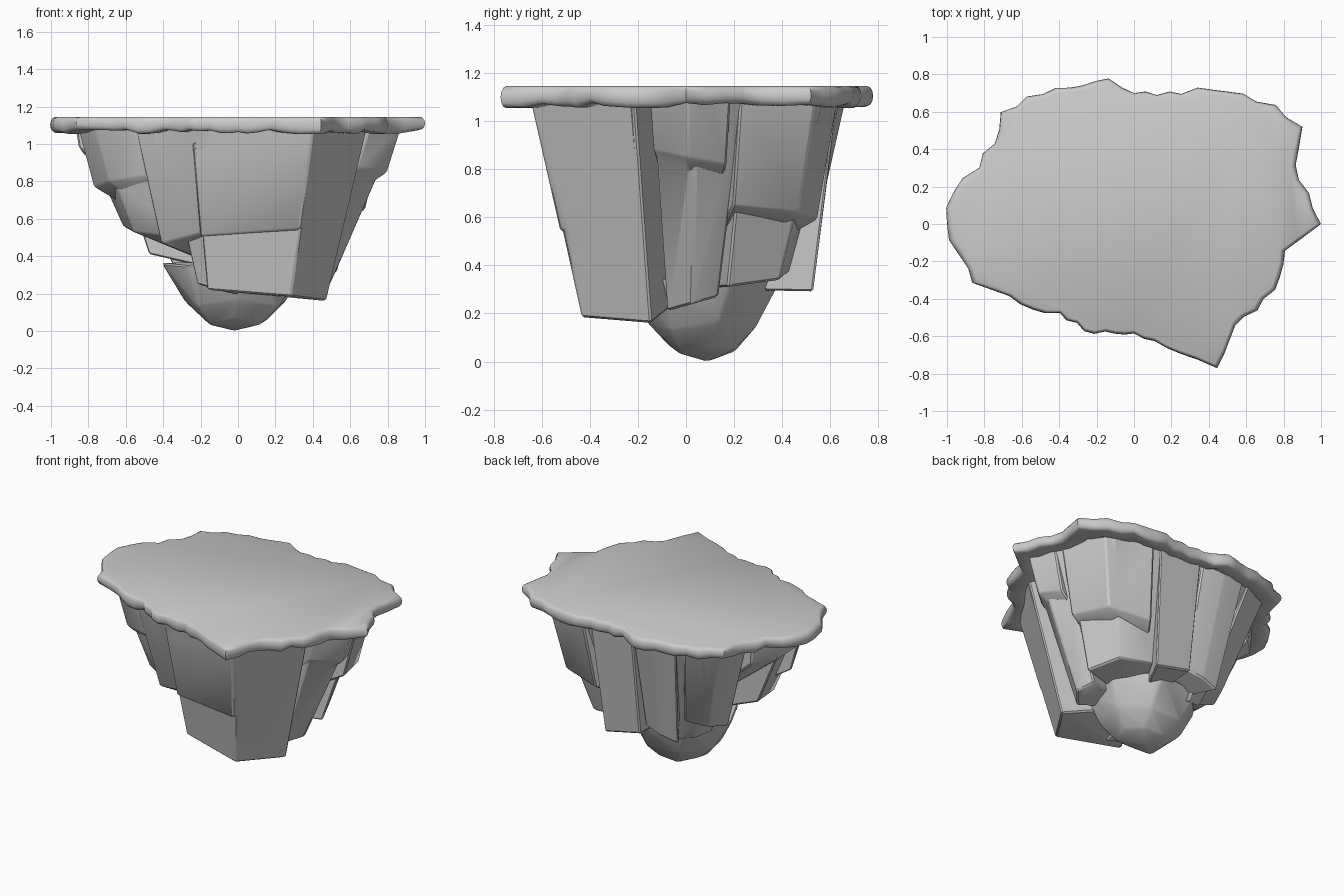
import bpy, bmesh, random
from math import sin, cos, radians, pi

if "Cube" in bpy.data.objects:
    bpy.data.objects.remove(bpy.data.objects["Cube"])

random.seed(4)
TOP = 1.1

# plan radius of the island every 10 degrees, counter-clockwise from +x
radii = (1, .95, .92, 1.04, .99, .91, .83, .74, .7, .7, .79, .79,
         .84, .89, .93, .86, .88, .98, 1, .95, .92, .77, .71, .62,
         .61, .625, .595, .585, .635, .74, .89, .8, .77, .8, .83, .82)


def rim_point(deg, scale, z):
    """Point on the outline at this angle, scaled inwards, at height z."""
    i, f = divmod(deg / 10, 1)
    i = int(i)
    r = scale * (radii[i % 36] * (1 - f) + radii[(i + 1) % 36] * f)
    return r * cos(radians(deg)), r * sin(radians(deg)), z


def make_object(name, bm):
    bmesh.ops.recalc_face_normals(bm, faces=bm.faces)
    me = bpy.data.meshes.new(name)
    bm.to_mesh(me)
    bm.free()
    ob = bpy.data.objects.new(name, me)
    bpy.context.collection.objects.link(ob)
    return ob


def hull(name, pts):
    """Faceted convex rock with chipped edges."""
    bm = bmesh.new()
    for p in pts:
        bm.verts.new(p)
    bmesh.ops.convex_hull(bm, input=bm.verts)
    bmesh.ops.delete(bm, geom=[v for v in bm.verts if not v.link_faces], context='VERTS')
    bmesh.ops.dissolve_limit(bm, angle_limit=radians(5), verts=bm.verts, edges=bm.edges)
    bmesh.ops.bevel(bm, geom=bm.edges[:], offset=0.009, segments=1,
                    affect='EDGES', clamp_overlap=True)
    return make_object(name, bm)


def column(name, start, end, ledge_z, ledge_scale, tilt):
    """Rock column under the rim, tapering to a tilted ledge and back to the core."""
    pts = [(0, 0, TOP), (0, 0.03, 0.3)]
    n = max(2, (end - start) // 20)
    for k in range(n + 1):
        deg = start + (end - start) * k / n
        pts.append(rim_point(deg, 0.88, TOP))
        pts.append(rim_point(deg, ledge_scale, ledge_z + tilt * (k / n - 0.5)))
    return hull(name, pts)


# start angle, end angle, ledge height, ledge scale
columns = {
    "front_rock": (213, 243, .5, .66),
    "front_base": (225, 270, .22, .47),
    "prow_rock": (242, 342, .54, .71),
    "prow_base": (243, 343, .19, .6),
    "left_upper": (184, 213, .8, .79),
    "left_lower": (172, 222, .53, .63),
    "left_outer": (158, 182, .95, .86),
    "back_left": (124, 156, .44, .6),
    "back_left_base": (115, 150, .3, .46),
    "back_rock": (93, 120, .36, .66),
    "back_middle": (64, 92, .32, .74),
    "back_right": (16, 60, .62, .76),
    "back_right_base": (18, 65, .34, .6),
    "right_upper": (-12, 13, .85, .8),
    "right_lower": (-11, 17, .24, .5),
}
rocks = [column(name, *c, 0.06 * (-1) ** i) for i, (name, c) in enumerate(columns.items())]

# underside tip: two shrinking rings and a low point
tip = [(-.02, .09, 0)]
for r, z in ((.17, .05), (.28, .15), (.4, .36)):
    tip += [(r * cos(a) - .01, r * sin(a) * .85 + .07, z + .02 * sin(3 * a))
            for a in [k * pi / 3.5 + r for k in range(7)]]
rocks.append(hull("bottom_tip", tip))

# merge the rocks into one faceted body
body = rocks[0]
body.name = "rock_body"
for other in rocks[1:]:
    mod = body.modifiers.new("join", 'BOOLEAN')
    mod.operation = 'UNION'
    mod.solver = 'EXACT'
    mod.object = other
deps = bpy.context.evaluated_depsgraph_get()
merged = bpy.data.meshes.new_from_object(body.evaluated_get(deps))
body.modifiers.clear()
body.data = merged
for other in rocks[1:]:
    bpy.data.objects.remove(other)

# ground slab: ragged outline swept through a rounded rim section
n = 72
rough = [random.uniform(-.03, .03) if i % 2 else 0 for i in range(n)]
drop = [random.uniform(-.012, .012) for _ in range(n)]
section = [(.97 + .03 * cos(t), 1.105 + .04 * sin(t), (1 - sin(t)) / 2)
           for t in [pi / 2 - k * pi / 6 for k in range(7)]]
section += [(.89, 1.065, 1), (.82, 1.08, 0)]
bm = bmesh.new()
rings = [[bm.verts.new(rim_point(i * 5, s * (1 + rough[i]), z + w * drop[i])) for i in range(n)]
         for s, z, w in section]
for a, b in zip(rings, rings[1:]):
    for i in range(n):
        j = (i + 1) % n
        bm.faces.new((a[i], a[j], b[j], b[i]))
bm.faces.new(rings[0])
slab = make_object("ground_slab", bm)

# soft rim, crisp rock edges
for ob, ang in ((slab, 50), (body, 28)):
    bpy.ops.object.select_all(action='DESELECT')
    ob.select_set(True)
    bpy.context.view_layer.objects.active = ob
    bpy.ops.object.shade_smooth_by_angle(angle=radians(ang))
